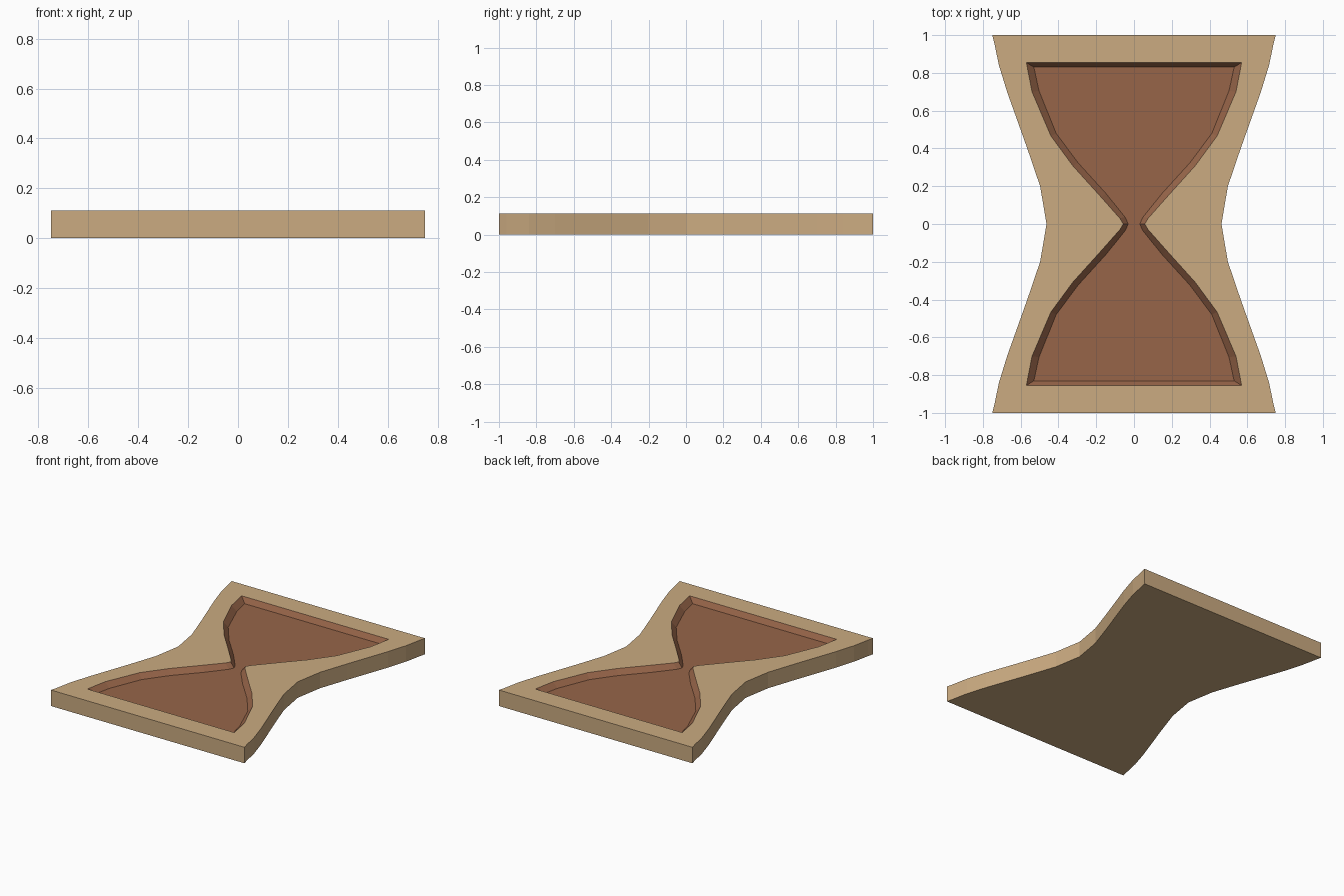
import bpy, bmesh

if "Cube" in bpy.data.objects:
    bpy.data.objects.remove(bpy.data.objects["Cube"])


def material(name, srgb):
    m = bpy.data.materials.new(name)
    lin = [((c / 255 + 0.055) / 1.055) ** 2.4 for c in srgb]
    m.diffuse_color = (*lin, 1)
    m.use_nodes = True
    m.node_tree.nodes["Principled BSDF"].inputs["Base Color"].default_value = m.diffuse_color
    return m


# Quarter profiles, from the waist (y = 0) out to the corner
OUTER = [(.463, 0), (.497, .2), (.565, .4), (.672, .7), (.715, .84), (.74, .96), (.75, 1)]
RIM = [(.057, 0), (.075, .03), (.175, .143), (.323, .307), (.44, .466), (.54, .70), (.57, .855)]
FLOOR = [(.03, 0), (.048, .037), (.147, .16), (.297, .325), (.412, .48), (.503, .705), (.53, .83)]
HEIGHT, DEPTH = 0.112, 0.035


def ring(bm, quarter, z):
    """Mirror a quarter profile into a closed counter-clockwise ring."""
    right = [(x, -y) for x, y in reversed(quarter[1:])] + quarter
    left = [(-x, y) for x, y in reversed(right)]
    return [bm.verts.new((x, y, z)) for x, y in right + left]


def bridge(bm, a, b, mat):
    n = len(a)
    for i in range(n):
        j = (i + 1) % n
        bm.faces.new((a[i], a[j], b[j], b[i])).material_index = mat


# Hourglass tray: outer wall, flat rim, sloped recess and recess floor
bm = bmesh.new()
base = ring(bm, OUTER, 0)
top = ring(bm, OUTER, HEIGHT)
lip = ring(bm, RIM, HEIGHT)
floor = ring(bm, FLOOR, HEIGHT - DEPTH)
bridge(bm, base, top, 0)
bridge(bm, top, lip, 0)
bridge(bm, lip, floor, 1)
bm.faces.new(list(reversed(base))).material_index = 0
bm.faces.new(floor).material_index = 1

mesh = bpy.data.meshes.new("hourglass_tray")
bm.to_mesh(mesh)
bm.free()
mesh.materials.append(material("tan wood", (203, 171, 129)))
mesh.materials.append(material("brown recess", (151, 101, 73)))
tray = bpy.data.objects.new("hourglass_tray", mesh)
bpy.context.collection.objects.link(tray)
